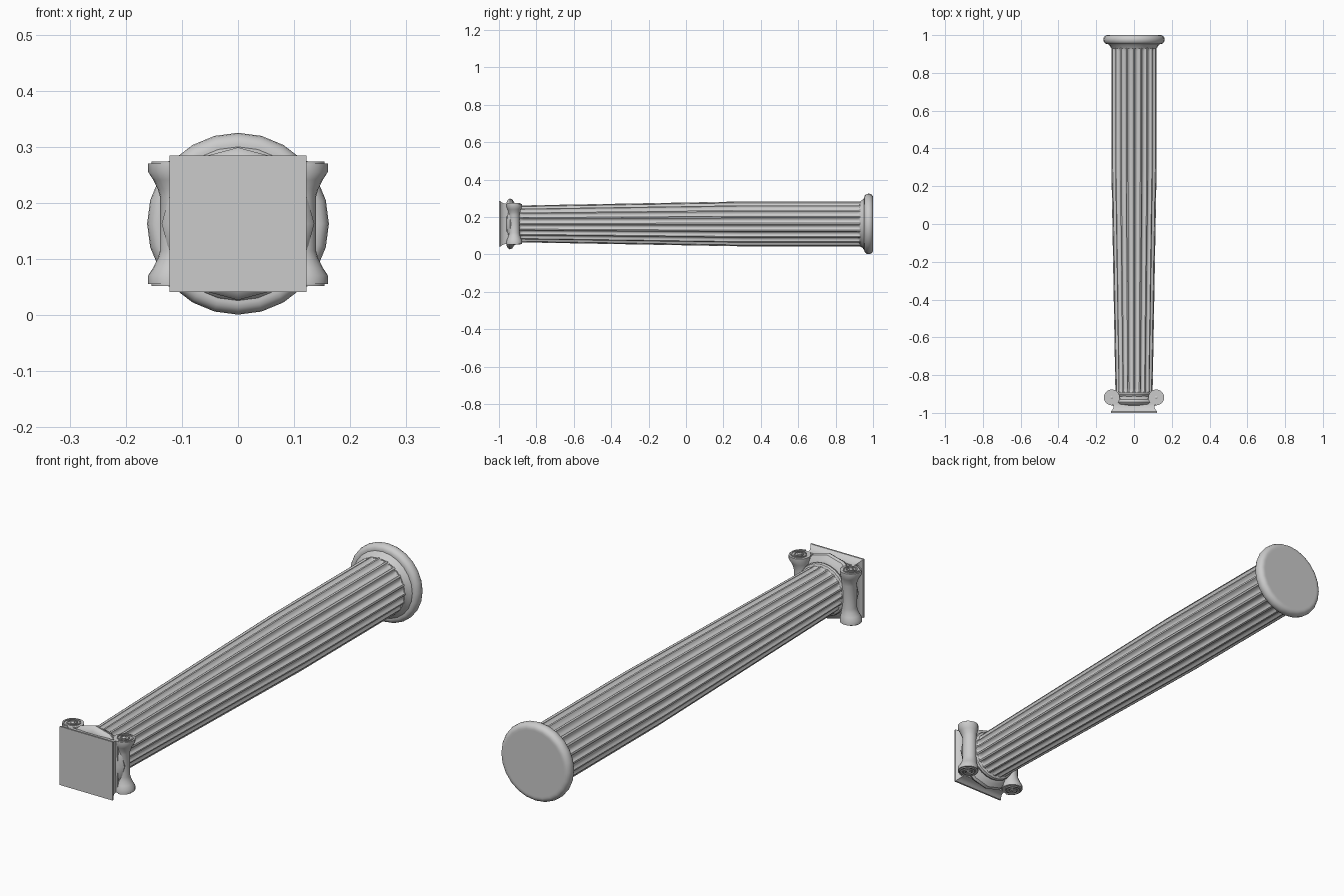
import bpy, bmesh, math
from math import sin, cos, pi

if "Cube" in bpy.data.objects:
    bpy.data.objects.remove(bpy.data.objects["Cube"])

ZC = 0.163  # height of the column axis


def loft(name, rings, angle=35):
    """Skin a list of equal-length closed rings and cap both ends."""
    bm = bmesh.new()
    vs = [[bm.verts.new(p) for p in ring] for ring in rings]
    n = len(vs[0])
    for a, b in zip(vs, vs[1:]):
        for i in range(n):
            j = (i + 1) % n
            bm.faces.new((a[i], a[j], b[j], b[i]))
    bm.faces.new(vs[0])
    bm.faces.new(vs[-1])
    bmesh.ops.recalc_face_normals(bm, faces=bm.faces)
    me = bpy.data.meshes.new(name)
    bm.to_mesh(me)
    bm.free()
    ob = bpy.data.objects.new(name, me)
    bpy.context.collection.objects.link(ob)
    bpy.context.view_layer.objects.active = ob
    ob.select_set(True)
    bpy.ops.object.shade_smooth_by_angle(angle=math.radians(angle))
    ob.select_set(False)
    return ob


def lathe_y(name, profile, n, phase=0.0):
    """Turn a (y, radius) profile around the column axis."""
    return loft(name, [[(r * sin(2 * pi * i / n + phase), y, ZC + r * cos(2 * pi * i / n + phase))
                        for i in range(n)] for y, r in profile])


# Fluted shaft: straight lower part, tapering upper part, flutes fading at the ends
FLUTES = 20
SECTION = [(0.0, 0), (0.2, 0), (0.32, 0.65), (0.48, 0.95), (0.6, 1), (0.72, 0.95), (0.88, 0.65)]


def shaft_ring(y, r, depth):
    ring = []
    for k in range(FLUTES):
        for t, d in SECTION:
            a = 2 * pi * (k + t - 0.1) / FLUTES
            q = r - depth * d
            ring.append((q * sin(a), y, ZC + q * cos(a)))
    return ring


loft("fluted_shaft", [shaft_ring(*s) for s in [
    (-0.905, 0.099, 0), (-0.893, 0.099, 0), (-0.885, 0.099, 0.007), (-0.87, 0.099, 0.010),
    (0.3, 0.120, 0.012), (0.915, 0.120, 0.012), (0.928, 0.120, 0.008), (0.935, 0.120, 0),
    (0.95, 0.120, 0)]], 28)

# Round base: flared collar and torus
lathe_y("base_collar", [(0.93, 0.119), (0.935, 0.123), (0.943, 0.127), (0.949, 0.135),
                        (0.955, 0.138), (0.965, 0.138)], 24)
lathe_y("base_torus", [(0.953, 0.135)] +
        [(0.9765 - 0.0235 * cos(pi * i / 8), 0.142 + 0.020 * sin(pi * i / 8)) for i in range(9)] +
        [(1.0, 0.135)], 24)

# Capital: neck ring, rounded cushion, square top plate
lathe_y("neck_ring", [(-0.915, 0.100), (-0.910, 0.106), (-0.902, 0.109), (-0.894, 0.106),
                      (-0.889, 0.098)], 24)
lathe_y("capital_cushion", [(-0.960, 0.115), (-0.952, 0.130), (-0.942, 0.136), (-0.930, 0.132),
                            (-0.920, 0.118), (-0.910, 0.102)], 12)
S = math.sqrt(2)
lathe_y("top_plate", [(-1.0, 0.122 * S), (-0.993, 0.122 * S), (-0.985, 0.115 * S),
                      (-0.972, 0.109 * S), (-0.955, 0.107 * S)], 4, pi / 4)

# Slab linking the volutes
loft("volute_link", [[(x, y, ZC + z) for x, z in
                      [(-0.115, -0.1), (0.115, -0.1), (0.115, 0.1), (-0.115, 0.1)]]
                     for y in (-0.958, -0.925)])

# Volute scrolls: spool-shaped bolsters with a raised spiral and eye on each end
CX, CY, R = 0.118, -0.918, 0.042
BOLSTER = [(-0.107, R, CX), (-0.092, R, CX), (-0.078, 0.036, 0.115), (-0.062, 0.031, 0.112),
           (-0.048, 0.029, 0.110)]
BOLSTER += [(-z, r, c) for z, r, c in reversed(BOLSTER)]


def circle(x, y, z, r, n=20):
    return [(x + r * cos(2 * pi * i / n), y + r * sin(2 * pi * i / n), z) for i in range(n)]


def spiral_rings(sx, sz):
    rings = []
    for i in range(45):
        t = i / 44
        a = -pi / 2 + 2.25 * 2 * pi * t
        r = 0.0415 - 0.031 * t ** 0.85
        w = 0.0055 - 0.002 * t
        rings.append([(sx * (CX + q * cos(a)), CY + q * sin(a), ZC + sz * z) for q, z in
                      [(r, 0.105), (r, 0.111), (r - w, 0.111), (r - w, 0.105)]])
    return rings


for sx, side in ((-1, "left"), (1, "right")):
    loft(side + "_bolster", [circle(sx * c, CY, ZC + z, r) for z, r, c in BOLSTER])
    for sz, face in ((-1, "lower"), (1, "upper")):
        loft(f"{side}_{face}_spiral", spiral_rings(sx, sz))
        loft(f"{side}_{face}_eye", [circle(sx * CX, CY, ZC + sz * z, r, 12)
                                    for z, r in [(0.105, 0.008), (0.110, 0.008), (0.112, 0.005)]])
